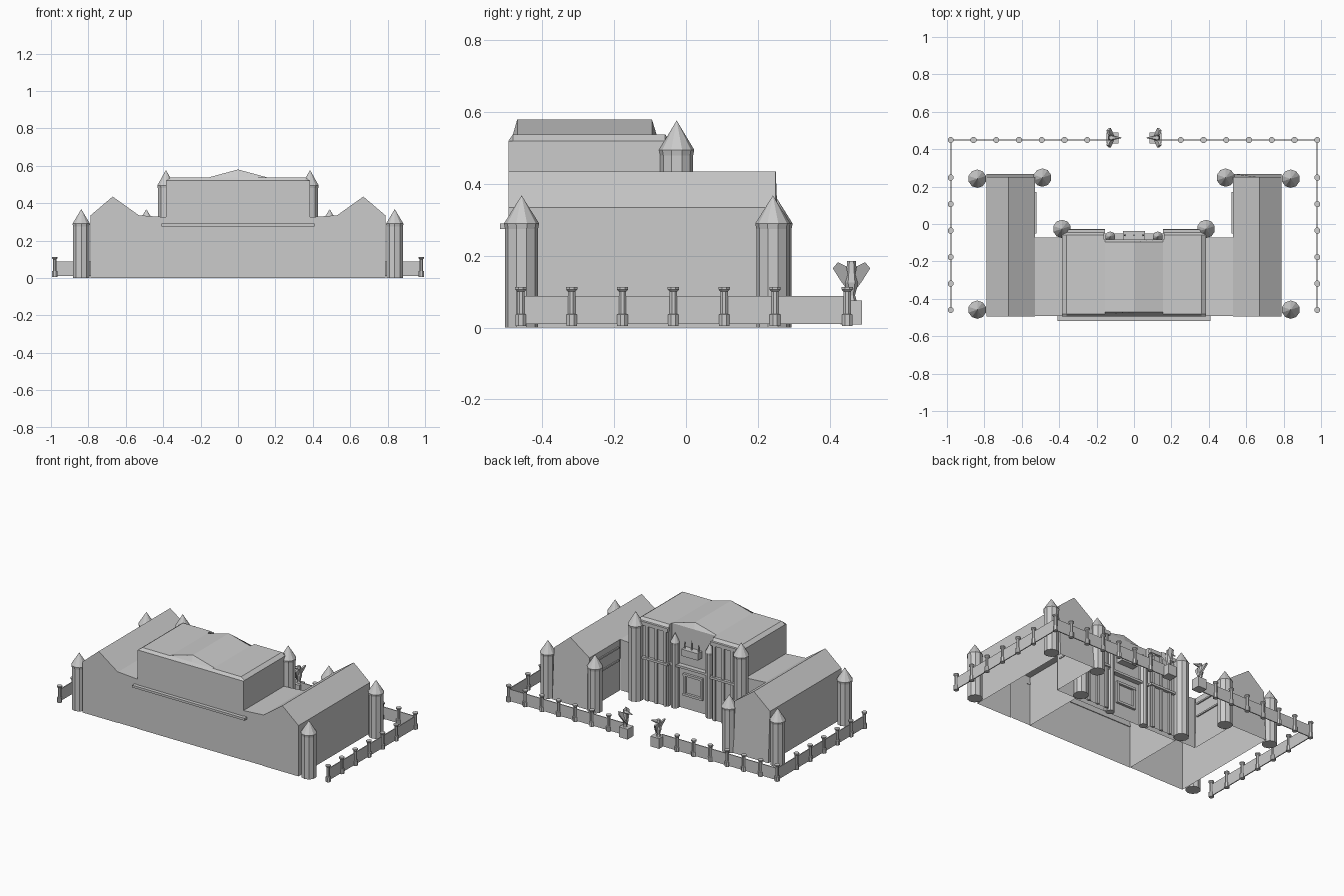
import bpy, bmesh, math
from mathutils import Matrix, Vector

if "Cube" in bpy.data.objects:
    bpy.data.objects.remove(bpy.data.objects["Cube"])


def finish(name, bm):
    bmesh.ops.recalc_face_normals(bm, faces=bm.faces)
    me = bpy.data.meshes.new(name)
    bm.to_mesh(me)
    bm.free()
    ob = bpy.data.objects.new(name, me)
    bpy.context.collection.objects.link(ob)
    return ob


def box(name, x0, x1, y0, y1, z0, z1):
    bm = bmesh.new()
    m = Matrix.Translation(((x0 + x1) / 2, (y0 + y1) / 2, (z0 + z1) / 2))
    m = m @ Matrix.Diagonal((x1 - x0, y1 - y0, z1 - z0, 1))
    bmesh.ops.create_cube(bm, size=1, matrix=m)
    return finish(name, bm)


def lathe(name, x, y, profile, n):
    """Stack of rings (radius, z); radius 0 makes a point."""
    bm = bmesh.new()
    rings = []
    for r, z in profile:
        if r == 0:
            rings.append([bm.verts.new((x, y, z))] * n)
        else:
            rings.append([bm.verts.new((x + r * math.cos(2 * math.pi * (i + .5) / n),
                                        y + r * math.sin(2 * math.pi * (i + .5) / n), z))
                          for i in range(n)])
    for a, b in zip(rings, rings[1:]):
        for i in range(n):
            j = (i + 1) % n
            bm.faces.new(list(dict.fromkeys((a[i], a[j], b[j], b[i]))))
    for ring in (rings[0], rings[-1]):
        if len(set(ring)) > 2:
            bm.faces.new(ring)
    return finish(name, bm)


def shell(name, sections, skip=(), caps=(True, True)):
    """Open-bottomed loft along y through (y, [(x, z), ...]) sections."""
    bm = bmesh.new()
    rows = [[bm.verts.new((x, y, z)) for x, z in pts] for y, pts in sections]
    for a, b in zip(rows, rows[1:]):
        for i in range(len(a) - 1):
            if i not in skip:
                bm.faces.new((a[i], a[i + 1], b[i + 1], b[i]))
    for row, on in zip((rows[0], rows[-1]), caps):
        if on:
            bm.faces.new(row)
    return finish(name, bm)


# central hall with a low gable and bevelled roof edge
hall = [(-.385, 0), (-.385, .52), (-.36, .538), (-.155, .538), (0, .58),
        (.155, .538), (.36, .538), (.385, .52), (.385, 0)]
eave = [(x, min(z, .52)) for x, z in hall]
low = [(x, min(z, .538)) for x, z in hall]
shell("central_hall", [(-.495, eave), (-.482, low), (-.47, hall), (-.095, hall), (-.082, low)])
box("rear_ledge", -.41, .41, -.518, -.49, .275, .29)

for s, side in ((-1, "left"), (1, "right")):
    # gabled wing, inner wall only in front of the link block
    wing = [(s * x, z) for x, z in ((.788, 0), (.788, .335), (.67, .435), (.53, .335), (.53, 0))]
    shell(side + "_wing_rear", [(-.495, wing), (-.07, wing)], skip=(3,), caps=(True, False))
    ob = shell(side + "_wing_front", [(-.07, wing), (.25, wing)], caps=(False, True))
    for v in ob.data.vertices:
        if v.co.y > .2 and v.co.z < .01:
            v.co.y = .268

    # flat-roofed link between hall and wing
    link = [(s * .53, 0), (s * .53, .335), (s * .385, .325), (s * .385, 0)]
    shell(side + "_link", [(-.492, link), (-.072, link)], skip=(0, 2))

    # projecting facade bay
    bay = [(s * x, z) for x, z in ((.16, 0), (.16, .52), (.16, .538), (.36, .538), (.385, .52), (.385, 0))]
    bay_eave = [(x, min(z, .52)) for x, z in bay]
    shell(side + "_bay", [(-.085, bay), (-.058, bay), (-.045, bay_eave)], caps=(False, True))
    for x in (.17, .235, .30):
        a, b = sorted((s * x, s * (x + .018)))
        box(side + "_pilaster", a, b, -.05, -.034, 0, .5)
    a, b = sorted((s * .155, s * .36))
    box(side + "_bay_cornice", a, b, -.05, -.03, .495, .52)
    box(side + "_bay_ledge", a, b, -.05, -.026, .275, .29)

    # inner courtyard window frame
    for za, zb in ((.2, .21), (.285, .295)):
        a, b = sorted((s * .522, s * .535))
        box(side + "_courtyard_trim", a, b, -.05, .17, za, zb)

    # pointed towers
    for x, y, r, z0, z1 in ((.838, .242, .049, .29, .368), (.838, -.458, .049, .29, .368),
                            (.49, .248, .049, .29, .368), (.385, -.026, .049, .495, .577),
                            (.127, -.068, .028, .43, .49)):
        lathe(side + "_tower", s * x, y, [(r * .94, 0), (r * .94, z0 - .015), (r, z0), (0, z1)], 10)

    # fence panels and posts
    a, b = sorted((s * .982, s * .976))
    box(side + "_fence_side", a, b, -.46, .45, .01, .088)
    a, b = sorted((s * .98, s * .14))
    box(side + "_fence_front", a, b, .446, .452, .01, .088)
    posts = [(.98 - .1217 * i, .449) for i in range(7)]
    posts += [(.98, .248 - .1416 * i) for i in range(6)]
    for x, y in posts:
        lathe(side + "_fence_post", s * x, y,
              [(.016, .005), (.016, .036), (.011, .038), (.011, .1), (.017, .106), (.017, .113)], 8)

    # gate pedestal with a winged statue
    a, b = sorted((s * .083, s * .147))
    box(side + "_pedestal", a, b, .43, .49, .008, .075)
    lathe(side + "_statue_body", s * .122, .461,
          [(.014, .075), (.01, .09), (.019, .125), (.014, .16), (.012, .185)], 6)
    for m in (-1, 1):
        bm = bmesh.new()
        root, tip = s * .108, s * .142
        outline = ((.0, .09, root), (.03, .13, root + s * .012), (.052, .165, tip - s * .012),
                   (.038, .182, tip), (.014, .17, tip - s * .01))
        vs = [[bm.verts.new((x + d, .461 + m * y, z)) for y, z, x in outline] for d in (-.006, .006)]
        bm.faces.new(vs[0])
        bm.faces.new(vs[1])
        for i in range(5):
            j = (i + 1) % 5
            bm.faces.new((vs[0][i], vs[0][j], vs[1][j], vs[1][i]))
        finish(side + "_statue_wing", bm)
    bm = bmesh.new()
    rot = Vector((0, 0, 1)).rotation_difference(Vector((-s, 0, -.1))).to_matrix().to_4x4()
    bmesh.ops.create_cone(bm, cap_ends=True, segments=6, radius1=.014, radius2=.002, depth=.05,
                          matrix=Matrix.Translation((s * .093, .461, .168)) @ rot)
    finish(side + "_statue_head", bm)

    # door jamb and balcony post
    a, b = sorted((s * .055, s * .07))
    box(side + "_door_jamb", a, b, -.085, -.068, .1, .23)
    lathe(side + "_balcony_post", s * .05, -.06, [(.005, .4), (.005, .44), (0, .455)], 6)

# entrance recess: ledge, door trim, balcony and pole
box("entrance_ledge", -.16, .16, -.085, -.05, .275, .29)
box("door_lintel", -.07, .07, -.085, -.066, .22, .235)
box("door_sill", -.07, .07, -.085, -.066, .09, .105)
box("balcony", -.06, .06, -.085, -.037, .365, .41)
lathe("balcony_pole", 0, -.06, [(.004, .4), (.004, .45), (0, .475)], 6)
